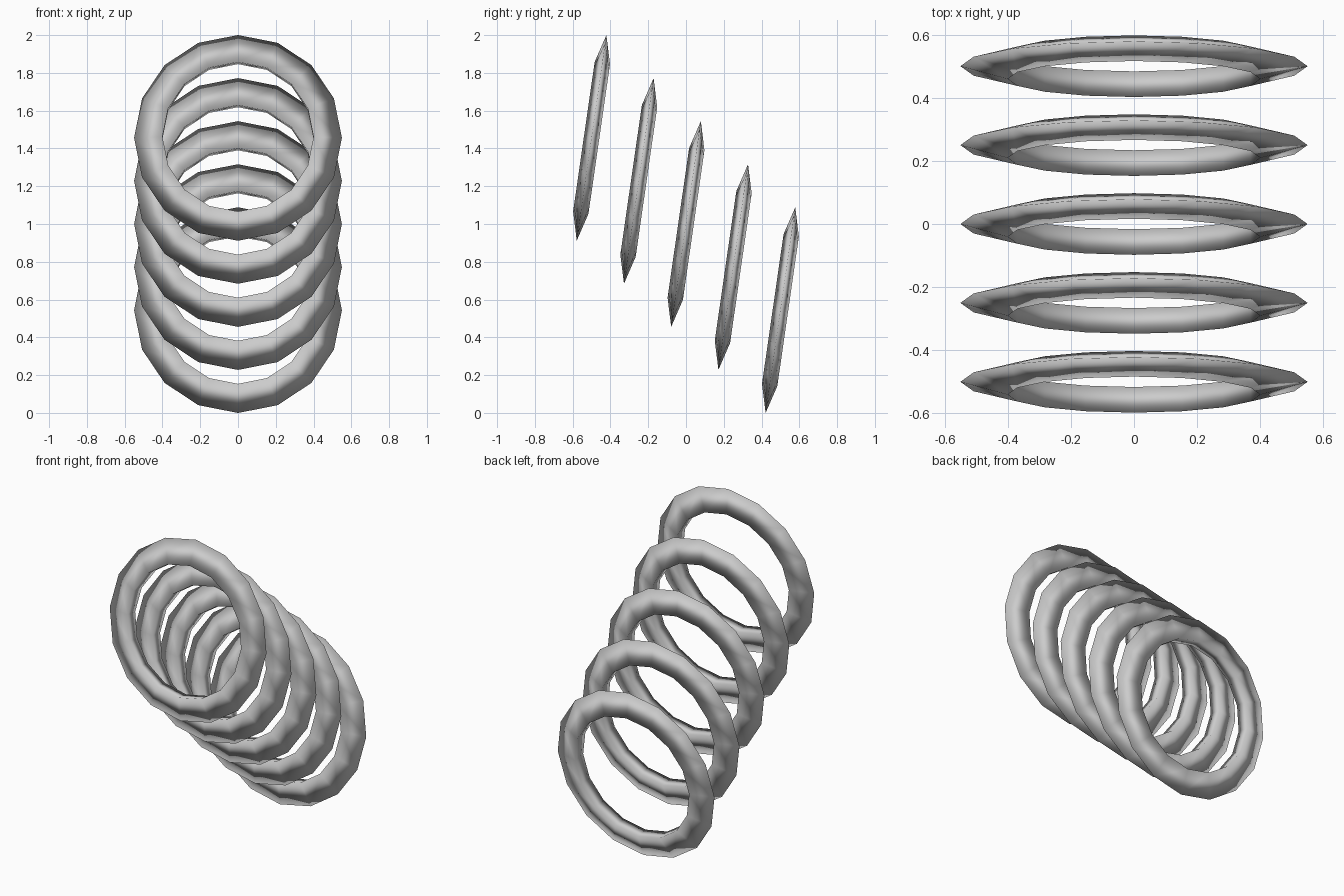
import bpy
from math import radians

if "Cube" in bpy.data.objects:
    bpy.data.objects.remove(bpy.data.objects["Cube"])

RINGS = 5
TILT = radians(8.2)      # lean of each ring towards the back
HALF_THICKNESS = 0.041

for i in range(RINGS):
    # Stepped row of low-poly rings, triangular section with the ridge outward
    bpy.ops.mesh.primitive_torus_add(
        major_segments=16, minor_segments=3,
        major_radius=0.45, minor_radius=0.10)
    ring = bpy.context.object
    ring.name = f"ring_{i + 1}"
    ring.location = (0, -0.5 + 0.25 * i, 1.456 - 0.228 * i)
    ring.rotation_euler = (radians(90) - TILT, 0, 0)
    ring.scale = (1, 1, HALF_THICKNESS / 0.0866)
    bpy.ops.object.transform_apply(location=False, rotation=True, scale=True)
    bpy.ops.object.shade_smooth()
